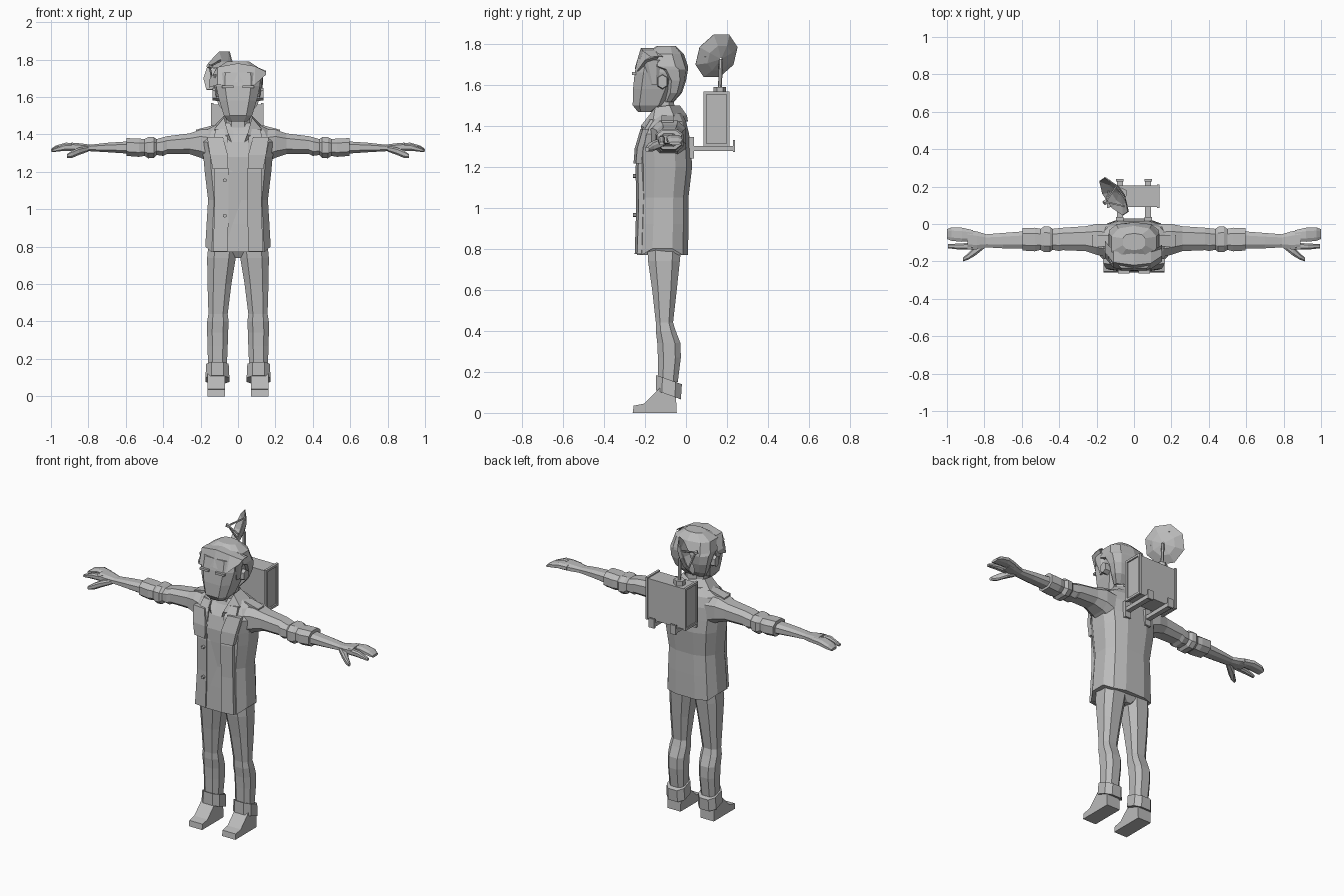
import bpy, bmesh, math
from mathutils import Vector

grey = bpy.data.materials.new("plain grey")
grey.diffuse_color = (0.5, 0.5, 0.5, 1)


def make(name, bm):
    bmesh.ops.recalc_face_normals(bm, faces=bm.faces)
    me = bpy.data.meshes.new(name)
    bm.to_mesh(me)
    bm.free()
    ob = bpy.data.objects.new(name, me)
    bpy.context.collection.objects.link(ob)
    me.materials.append(grey)
    return ob


def loft(name, rings, caps=True):
    """Skin a list of equal-length closed loops."""
    bm = bmesh.new()
    loops = [[bm.verts.new(p) for p in r] for r in rings]
    n = len(loops[0])
    for a, b in zip(loops, loops[1:]):
        for i in range(n):
            j = (i + 1) % n
            bm.faces.new((a[i], a[j], b[j], b[i]))
    if caps:
        bm.faces.new(loops[0])
        bm.faces.new(loops[-1])
    return make(name, bm)


def oval(hu, hv, n=8, e=0.75, turn=0.5):
    """Squarish polygon loop in two dimensions."""
    out = []
    for i in range(n):
        a = (i + turn) * math.tau / n
        c, s = math.cos(a), math.sin(a)
        out.append((hu * math.copysign(abs(c) ** e, c), hv * math.copysign(abs(s) ** e, s)))
    m, k = max(p[0] for p in out) / hu, max(p[1] for p in out) / hv
    return [(u / m, v / k) for u, v in out]


def zring(z, x0, x1, y0, y1, n=8, e=0.75, tilt=0.0):
    """Horizontal loop by its bounds; tilt lowers the back."""
    cx, cy = (x0 + x1) / 2, (y0 + y1) / 2
    return [(cx + u, cy + v, z - tilt * v) for u, v in oval((x1 - x0) / 2, (y1 - y0) / 2, n, e)]


def xring(x, y0, y1, z0, z1, s=1):
    """Loop across an arm by its bounds."""
    cy, cz = (y0 + y1) / 2, (z0 + z1) / 2
    return [(s * x, cy + u, cz + v) for u, v in oval((y1 - y0) / 2, (z1 - z0) / 2)]


def box(name, x0, x1, y0, y1, z0, z1):
    return loft(name, [[(x0, y0, z), (x1, y0, z), (x1, y1, z), (x0, y1, z)] for z in (z0, z1)])


def rod(name, a, b, r, n=6):
    a, b = Vector(a), Vector(b)
    q = (b - a).to_track_quat('Z', 'Y')
    return loft(name, [[p + q @ Vector((u, v, 0)) for u, v in oval(r, r, n, 1)] for p in (a, b)])


# Jacket body, with a hem that dips at front and back
body = [(0.80, .175, -.24, .01), (0.92, .168, -.235, .012), (1.05, .16, -.23, .012),
        (1.2, .178, -.235, .03), (1.28, .185, -.235, .025), (1.36, .205, -.215, .015),
        (1.42, .175, -.175, 0), (1.46, .1, -.16, -.02)]
rings = [zring(z, -w, w, a, b, 12, .72) for z, w, a, b in body]
rings[0] = [(x, y, .83 - .06 * min(1, abs(y + .115) / .1)) for x, y, z in rings[0]]
loft("jacket", rings)

# Front panels, chest flaps and shirt strip follow the same front line
def front_plate(name, s, rows, depth=.02):
    loft(name, [[(s * a, y, z), (s * b, y + .012, z), (s * b, y + depth + .02, z),
                 (s * a, y + depth, z)] for z, a, b, y in rows])

for s, side in ((1, "left"), (-1, "right")):
    front_plate(side + "_front_panel", s, [(.775, .055, .135, -.25), (1.0, .05, .125, -.243),
                (1.2, .05, .125, -.246), (1.37, .055, .13, -.222), (1.43, .06, .12, -.185)])
    front_plate(side + "_chest_flap", s, [(1.215, .055, .135, -.256), (1.29, .055, .15, -.25),
                (1.385, .08, .165, -.222)])
    # Collar wing leaning outward
    loft(side + "_collar", [[(s * x, y, z) for x, y, z in r] for r in (
        [(.035, -.215, 1.36), (.06, -.19, 1.35), (.075, -.2, 1.39), (.05, -.22, 1.40)],
        [(.08, -.17, 1.42), (.13, -.16, 1.40), (.125, -.16, 1.43), (.075, -.15, 1.49)],
        [(.08, -.06, 1.43), (.13, -.06, 1.42), (.125, -.06, 1.45), (.075, -.08, 1.50)],
        [(0, -.005, 1.43), (0, .01, 1.42), (0, .005, 1.45), (0, -.03, 1.50)])])
    # Shoulder strap
    loft(side + "_shoulder_strap", [[(s * x, y, z + d) for y, d in
         ((-.12, 0), (-.06, 0), (-.06, .02), (-.12, .02))] for x, z in ((.13, 1.43), (.225, 1.405))])

    # Sleeve with rolled bands, and forearm
    arm = [(.13, -.18, .0, 1.24, 1.425), (.2, -.165, -.0, 1.275, 1.425), (.26, -.145, -.012, 1.295, 1.405),
           (.38, -.14, -.02, 1.295, 1.39), (.40, -.145, -.022, 1.285, 1.385),
           (.435, -.138, -.026, 1.29, 1.375), (.45, -.15, -.015, 1.275, 1.385),
           (.48, -.15, -.012, 1.272, 1.385), (.50, -.138, -.026, 1.285, 1.375),
           (.53, -.146, -.02, 1.28, 1.378), (.595, -.142, -.022, 1.285, 1.38),
           (.597, -.13, -.04, 1.298, 1.362), (.70, -.13, -.048, 1.305, 1.355),
           (.79, -.125, -.055, 1.31, 1.345), (.84, -.135, -.04, 1.31, 1.352),
           (.89, -.135, -.03, 1.315, 1.356)]
    loft(side + "_arm", [xring(*r, s) for r in arm])
    # Fingers as two blades, plus thumb
    loft(side + "_fingers", [xring(*r, s) for r in (
        (.86, -.09, -.033, 1.315, 1.352), (.92, -.095, -.02, 1.318, 1.356),
        (.975, -.09, -.018, 1.312, 1.34), (1.0, -.08, -.028, 1.307, 1.322))])
    loft(side + "_lower_fingers", [xring(*r, s) for r in (
        (.86, -.135, -.1, 1.312, 1.35), (.93, -.137, -.104, 1.312, 1.348),
        (.995, -.13, -.108, 1.305, 1.32))])
    loft(side + "_thumb", [xring(*r, s) for r in (
        (.80, -.13, -.09, 1.308, 1.338), (.85, -.17, -.115, 1.29, 1.33),
        (.885, -.19, -.155, 1.275, 1.315), (.915, -.2, -.18, 1.275, 1.295))])

    # Trouser leg with bent knee and turned-up cuff
    leg = [(.84, 0, .155, -.19, -.02), (.74, .012, .165, -.185, -.03), (.6, .035, .163, -.165, -.045),
           (.44, .055, .158, -.147, -.063), (.40, .05, .165, -.147, -.05), (.34, .053, .165, -.14, -.027),
           (.27, .055, .163, -.137, -.025), (.15, .06, .16, -.135, -.04)]
    loft(side + "_leg", [zring(z, min(s * a, s * b), max(s * a, s * b), c, d) for z, a, b, c, d in leg])
    a, b = sorted((s * .046, s * .174))
    loft(side + "_cuff", [zring(.088, a, b, -.147, -.025, tilt=-.36 * -1),
                          zring(.162, a + .004, b - .004, -.145, -.02, tilt=.36)])
    # Shoe: stacked profile across the foot
    a, b = sorted((s * .07, s * .163))
    shoe = [(-.26, 0), (-.045, 0), (-.05, .1), (-.125, .125), (-.16, .09), (-.205, .045), (-.255, .035)]
    loft(side + "_shoe", [[(x, y, z) for y, z in shoe] for x in (a, b)])
    # Ear
    loft(side + "_ear", [[(s * x, -.115 + u, 1.615 + v) for u, v in oval(r, r * 1.5, 6)]
                         for x, r in ((.10, .025), (.137, .022))])

loft("hips", [zring(.74, -.03, .03, -.15, -.05), zring(.8, -.13, .13, -.19, -.02),
              zring(.9, -.13, .13, -.19, -.02)])
front_plate("shirt_strip", 1, [(.79, -.058, .058, -.238), (1.2, -.055, .055, -.238),
            (1.37, -.06, .06, -.212), (1.43, -.06, .06, -.172)], .01)
for z in (1.155, .965):
    rod("button", (-.07, -.258, z), (-.07, -.235, z), .01)

# Neck, face and hair
loft("neck", [zring(1.38, -.07, .07, -.17, -.05), zring(1.55, -.06, .06, -.165, -.06)])
loft("face", [zring(z, -w, w, a, b, 8, .6) for z, w, a, b in (
    (1.468, .05, -.235, -.16), (1.5, .075, -.26, -.1), (1.58, .1, -.258, -.06),
    (1.66, .118, -.25, -.04), (1.73, .115, -.235, -.03))])
loft("hair", [zring(z, -w, w, a, b, 10, .75) for z, w, a, b in (
    (1.515, .07, -.11, -.06), (1.56, .105, -.10, -.02), (1.62, .125, -.1, .0), (1.675, .134, -.14, .01),
    (1.69, .135, -.2, .01), (1.75, .12, -.205, -.01), (1.79, .06, -.14, -.05))])
# Swept fringe ending in a pointed tuft
loft("fringe", [[(x, y, z0), (x, y + .07, z0 + .02), (x, y + .09, z1), (x, y + .03, z1)]
                for x, y, z0, z1 in ((-.155, -.18, 1.65, 1.69), (-.11, -.235, 1.665, 1.76),
                                     (0, -.25, 1.68, 1.78), (.09, -.24, 1.665, 1.765),
                                     (.15, -.2, 1.72, 1.735))])
for s in (1, -1):
    loft("sideburn", [zring(z, min(s * .09, s * w), max(s * .09, s * w), a, b)
                      for z, w, a, b in ((1.6, .118, -.17, -.14), (1.72, .135, -.21, -.12))])
    box("brow", min(s * .025, s * .085), max(s * .025, s * .085), -.264, -.245, 1.648, 1.662)

# Backpack unit with framed side panels
box("pack_body", -.138, .128, .092, .205, 1.305, 1.56)
for x in (-.145, .122):
    for y in (.085, .197):
        box("pack_post", x, x + .015, y, y + .014, 1.3, 1.567)
    for z in (1.3, 1.553):
        box("pack_rim", x, x + .015, .085, .211, z, z + .014)

# Carrying rails under the pack
for x in (-.075, .075):
    box("rail", x - .016, x + .016, .02, .24, 1.277, 1.302)
    box("rail_stop", x - .02, x + .02, .228, .24, 1.272, 1.33)
    box("rail_mount", x - .02, x + .02, .015, .038, 1.24, 1.345)

# Dish on a mast: octagonal bowl with feed struts
hub = Vector((-.075, .17, 1.725))
axis = Vector((-.76, -.52, .38)).normalized()
turn = axis.to_track_quat('Z', 'Y')
rod("mast", (-.07, .165, 1.56), hub, .009)
rod("mast_base", (-.07, .165, 1.56), (-.07, .165, 1.59), .03)
bowl = loft("dish", [[hub + turn @ Vector((u, v, h)) for u, v in oval(r, r, 8, 1)]
                     for r, h in ((.008, 0), (.065, .012), (.112, .04))], False)
mod = bowl.modifiers.new("thickness", 'SOLIDIFY')
mod.thickness = .006
feed = hub + axis * .1
for i in range(3):
    a = i * math.tau / 3
    rod("feed_strut", hub + turn @ Vector((.08 * math.cos(a), .08 * math.sin(a), .02)), feed, .004, 4)
rod("feed", feed - axis * .01, feed + axis * .012, .012)
